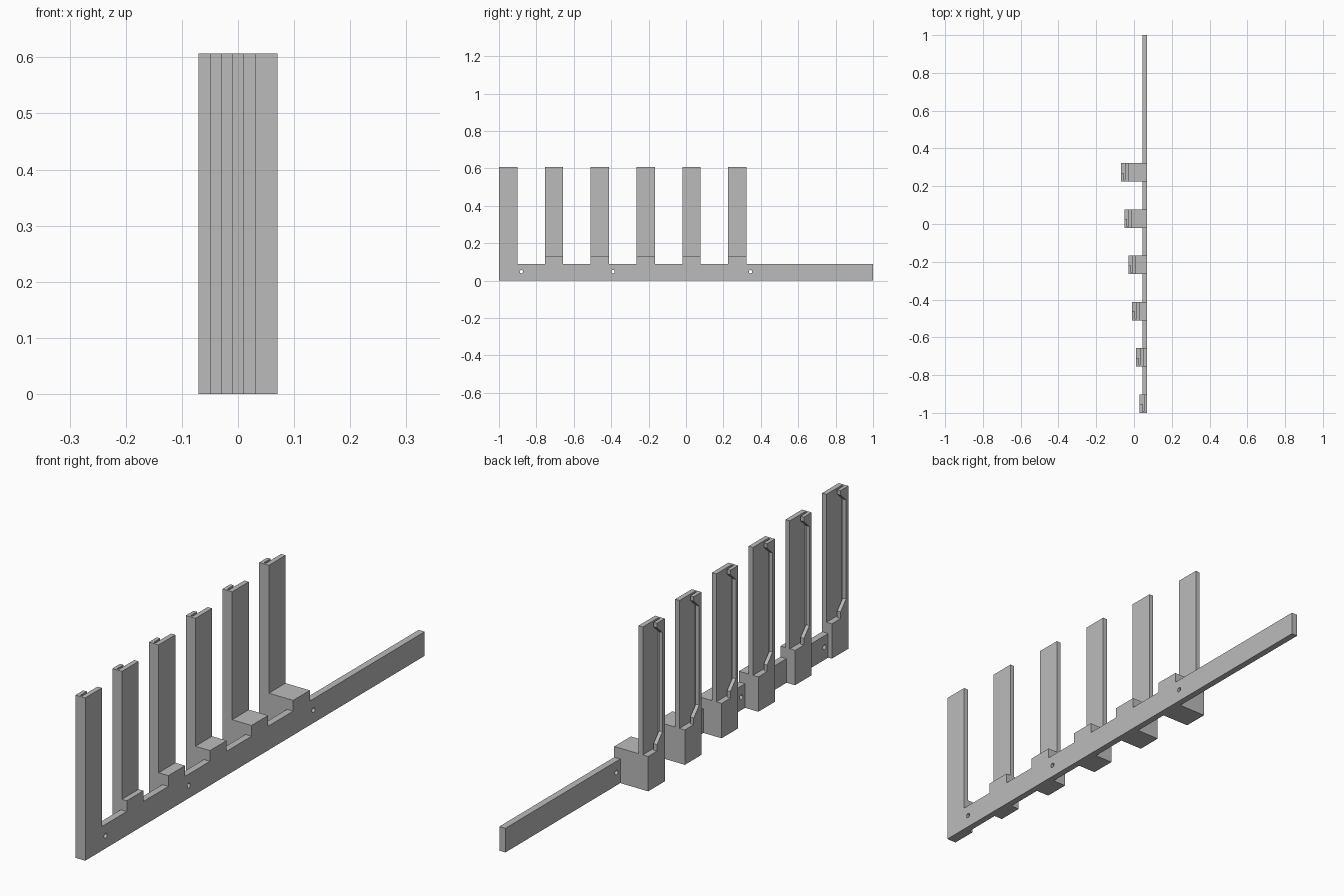
import bpy
import bmesh
from math import pi
from mathutils import Matrix

if "Cube" in bpy.data.objects:
    bpy.data.objects.remove(bpy.data.objects["Cube"])

grey = bpy.data.materials.new("plain grey")
grey.use_nodes = True
colour = (0.5, 0.5, 0.5, 1)
grey.diffuse_color = colour
grey.node_tree.nodes["Principled BSDF"].inputs["Base Color"].default_value = colour

RAIL_IN, RAIL_OUT = 0.045, 0.07
RAIL_H, BLOCK_H, TOP = 0.09, 0.13, 0.607
PITCH, WIDTH, DEPTH, COUNT = 0.245, 0.098, 0.04, 6


def extrude_x(name, outline, x0, x1):
    """Extrude a closed (y, z) outline from x0 to x1."""
    bm = bmesh.new()
    face = bm.faces.new([bm.verts.new((x0, y, z)) for y, z in outline])
    new = bmesh.ops.extrude_face_region(bm, geom=[face])["geom"]
    moved = [v for v in new if isinstance(v, bmesh.types.BMVert)]
    bmesh.ops.translate(bm, verts=moved, vec=(x1 - x0, 0, 0))
    bmesh.ops.recalc_face_normals(bm, faces=bm.faces)
    return finish(name, bm)


def finish(name, bm):
    mesh = bpy.data.meshes.new(name)
    bm.to_mesh(mesh)
    bm.free()
    mesh.materials.append(grey)
    obj = bpy.data.objects.new(name, mesh)
    bpy.context.collection.objects.link(obj)
    return obj


def rect(y0, y1, z0, z1):
    return [(y0, z0), (y1, z0), (y1, z1), (y0, z1)]


starts = [-1 + i * PITCH for i in range(COUNT)]

# Stepped rail: low bar with a raised step at every holder
outline = [(1, 0), (1, RAIL_H)]
for y in reversed(starts):
    outline += [(y + WIDTH, RAIL_H), (y + WIDTH, BLOCK_H), (y, BLOCK_H)]
    if y > -1:
        outline.append((y, RAIL_H))
outline.append((-1, 0))
rail = extrude_x("rail", outline, RAIL_IN, RAIL_OUT)

# Screw holes through the rail
bm = bmesh.new()
for y in (-0.88, -0.39, 0.345):
    bmesh.ops.create_cone(bm, cap_ends=True, segments=16, radius1=0.009,
                          radius2=0.009, depth=0.1,
                          matrix=Matrix.Translation((0.057, y, 0.048))
                          @ Matrix.Rotation(pi / 2, 4, "Y"))
cutter = finish("hole_cutter", bm)
cutter.hide_render = True
cutter.hide_set(True)
cut = rail.modifiers.new("screw_holes", "BOOLEAN")
cut.operation = "DIFFERENCE"
cut.solver = "EXACT"
cut.object = cutter

# Holders: base block, back plate, side wall and retaining lip
for i, y in enumerate(starts):
    x = 0.03 - i * 0.02
    n = i + 1
    lip_in, plate_in, plate_out = x + 0.014, x + 0.022, x + DEPTH
    extrude_x(f"base_block_{n}", rect(y, y + WIDTH, 0, BLOCK_H), x, RAIL_IN)
    extrude_x(f"post_plate_{n}", rect(y, y + WIDTH, BLOCK_H, TOP), plate_in, plate_out)
    extrude_x(f"post_wall_{n}", rect(y, y + 0.008, BLOCK_H, TOP), lip_in, plate_in)
    wide, thin = y + 0.046, y + 0.014
    extrude_x(f"post_lip_{n}",
              [(y, BLOCK_H), (wide, BLOCK_H), (wide, 0.155), (thin, 0.19),
               (thin, 0.56), (wide, 0.59), (wide, TOP), (y, TOP)],
              x, lip_in)
